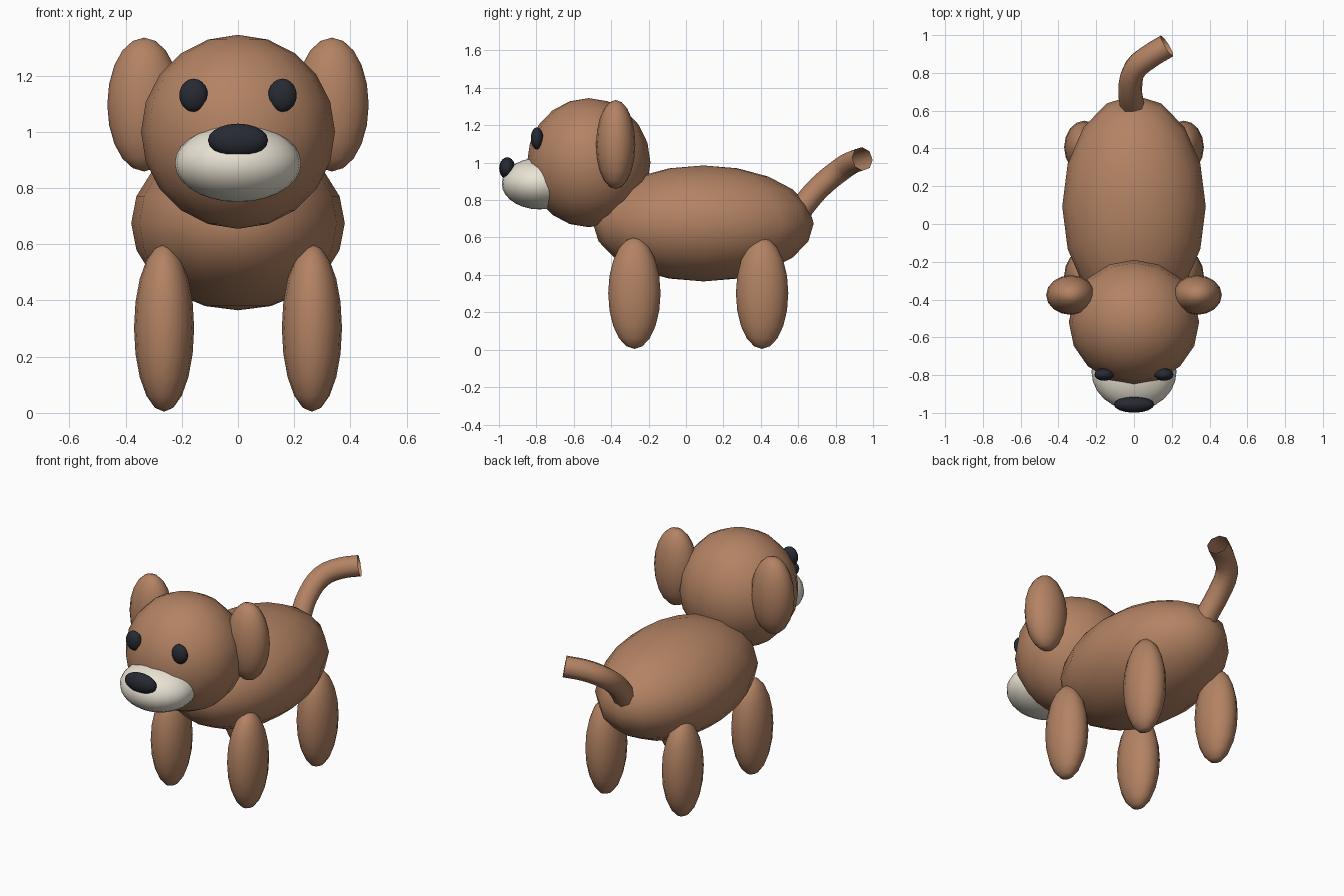
import bpy

if "Cube" in bpy.data.objects:
    bpy.data.objects.remove(bpy.data.objects["Cube"])


def material(name, rgb):
    m = bpy.data.materials.new(name)
    m.diffuse_color = (*rgb, 1)
    m.use_nodes = True
    m.node_tree.nodes["Principled BSDF"].inputs["Base Color"].default_value = m.diffuse_color
    return m


brown = material("brown_fur", (0.45, 0.225, 0.125))
cream = material("cream_fur", (0.82, 0.77, 0.66))
dark = material("dark", (0.02, 0.023, 0.032))


def ellipsoid(name, centre, radii, mat, segments=16, rings=10):
    bpy.ops.mesh.primitive_uv_sphere_add(segments=segments, ring_count=rings,
                                         radius=1, location=centre)
    ob = bpy.context.object
    ob.name = name
    ob.scale = radii
    bpy.ops.object.transform_apply(location=False, rotation=False, scale=True)
    bpy.ops.object.shade_smooth()
    ob.data.materials.append(mat)
    return ob


# body, head and muzzle
ellipsoid("body", (0, 0.093, 0.675), (0.38, 0.59, 0.31), brown)
ellipsoid("head", (0, -0.52, 1.0), (0.345, 0.33, 0.345), brown)
ellipsoid("muzzle", (0, -0.783, 0.888), (0.225, 0.202, 0.138), cream, 24, 14)
ellipsoid("nose", (0, -0.956, 0.97), (0.107, 0.043, 0.059), dark)

# paired parts
for side, s in (("left", 1), ("right", -1)):
    ellipsoid(f"{side}_eye", (s * 0.158, -0.797, 1.13), (0.051, 0.033, 0.059), dark)
    ellipsoid(f"{side}_ear", (s * 0.334, -0.376, 1.097), (0.131, 0.105, 0.238), brown)
    for end, y in (("front", -0.276), ("back", 0.407)):
        ellipsoid(f"{side}_{end}_leg", (s * 0.263, y, 0.302),
                  (0.107, 0.14, 0.298), brown)

# tail: open tube along a bent path
path = [(0, 0.585, 0.71), (-0.012, 0.64, 0.785), (-0.02, 0.717, 0.872),
        (0.005, 0.82, 0.957), (0.08, 0.885, 1.0), (0.175, 0.943, 1.02)]
curve = bpy.data.curves.new("tail", 'CURVE')
curve.dimensions = '3D'
curve.bevel_depth = 0.064
curve.bevel_resolution = 2
curve.resolution_u = 3
spline = curve.splines.new('BEZIER')
spline.bezier_points.add(len(path) - 1)
for bp, p in zip(spline.bezier_points, path):
    bp.co = p
    bp.handle_left_type = bp.handle_right_type = 'AUTO'
curve.materials.append(brown)
tail = bpy.data.objects.new("tail", curve)
bpy.context.collection.objects.link(tail)
bpy.ops.object.select_all(action='DESELECT')
tail.select_set(True)
bpy.context.view_layer.objects.active = tail
bpy.ops.object.convert(target='MESH')
bpy.ops.object.shade_smooth()
